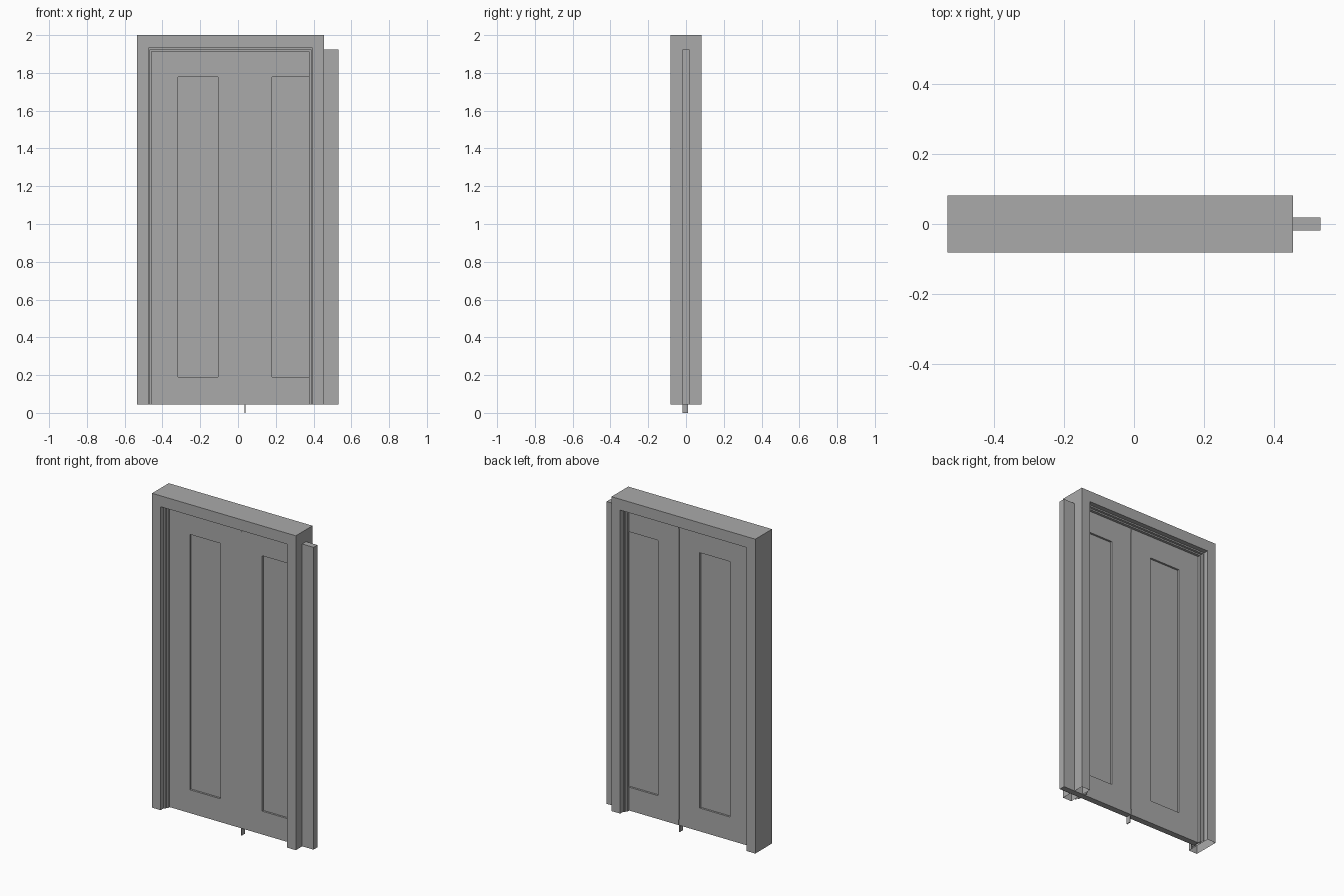
import bpy, bmesh

if "Cube" in bpy.data.objects:
    bpy.data.objects.remove(bpy.data.objects["Cube"])

grey = bpy.data.materials.new("plain grey")
grey.diffuse_color = (0.4, 0.4, 0.4, 1)
grey.use_nodes = True
grey.node_tree.nodes["Principled BSDF"].inputs["Base Color"].default_value = grey.diffuse_color
FLOOR = 0.045          # underside of the frame and leaves


def finish(name, bm):
    bmesh.ops.recalc_face_normals(bm, faces=bm.faces)
    mesh = bpy.data.meshes.new(name)
    bm.to_mesh(mesh)
    bm.free()
    mesh.materials.append(grey)
    obj = bpy.data.objects.new(name, mesh)
    bpy.context.collection.objects.link(obj)
    return obj


def box(name, x0, x1, y0, y1, z0, z1):
    bm = bmesh.new()
    bmesh.ops.create_cube(bm, size=1)
    for v in bm.verts:
        v.co.x = x1 if v.co.x > 0 else x0
        v.co.y = y1 if v.co.y > 0 else y0
        v.co.z = z1 if v.co.z > 0 else z0
    return finish(name, bm)


def arch(name, outer, inner, y0, y1):
    """Upside-down U open at the feet; outer/inner = (left, right, top)."""
    def path(l, r, t):
        return [(l, FLOOR), (l, t), (r, t), (r, FLOOR)]
    bm = bmesh.new()
    rings = [[bm.verts.new((x, y, z)) for x, z in path(*p)]
             for p, y in ((outer, y0), (outer, y1), (inner, y1), (inner, y0))]
    for a, b in zip(rings, rings[1:] + rings[:1]):
        for i in range(3):
            bm.faces.new((a[i], a[i + 1], b[i + 1], b[i]))
    return finish(name, bm)


# Door frame
opening = (-0.475, 0.395, 1.932)
arch("door_frame", (-0.534, 0.455, 2.0), opening, -0.082, 0.082)

# Stepped stops around the opening, on both sides of the leaves
step = (-0.466, 0.386, 1.923)
lip = (-0.457, 0.377, 1.914)
for side, s in (("front", -1), ("back", 1)):
    arch(side + "_stop", opening, step, *sorted((s * 0.021, s * 0.052)))
    arch(side + "_stop_lip", step, lip, *sorted((s * 0.021, s * 0.037)))


# Two panelled leaves; the right one runs out past the frame
def leaf(label, x0, x1):
    a, b, top, t = x0 + 0.143, x1 - 0.143, 1.925, 0.019
    box(label + "_left_stile", x0, a, -t, t, FLOOR, top)
    box(label + "_right_stile", b, x1, -t, t, FLOOR, top)
    box(label + "_top_rail", a, b, -t, t, 1.778, top)
    box(label + "_bottom_rail", a, b, -t, t, FLOOR, 0.19)
    box(label + "_panel", a, b, -0.007, 0.007, 0.19, 1.778)


leaf("left_leaf", -0.46, 0.036)
leaf("right_leaf", 0.037, 0.533)

# Seam strip between the leaves and floor guide
box("seam_strip", 0.033, 0.04, -0.02, 0.02, 0.08, 1.89)
box("floor_guide", 0.034, 0.039, -0.019, 0.011, 0.0, FLOOR)
